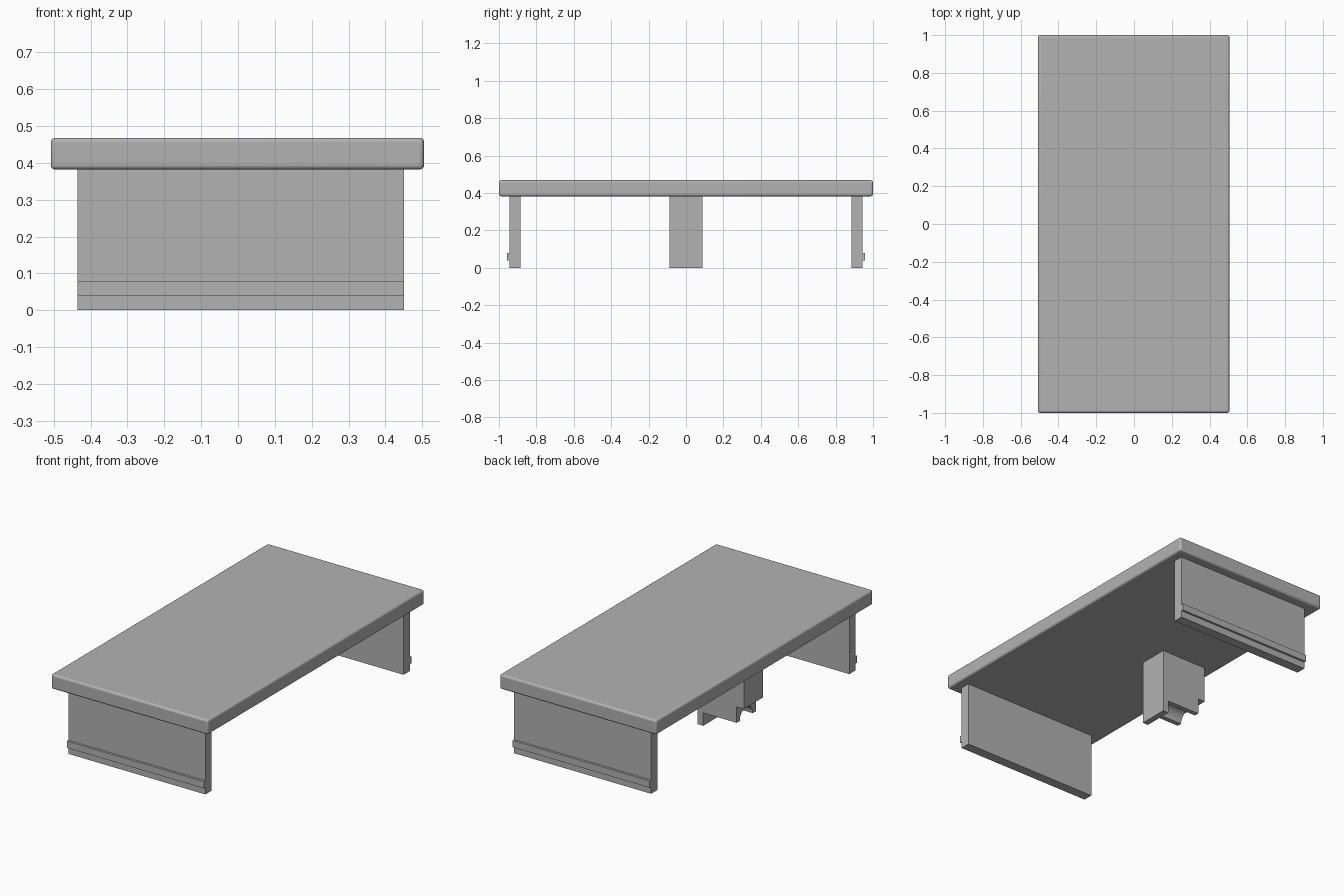
import bpy
import bmesh
from math import cos, sin, pi

default = bpy.data.objects.get("Cube")
if default:
    bpy.data.objects.remove(default, do_unlink=True)

# Single plain grey
grey = bpy.data.materials.new("plain grey")
grey.use_nodes = True
GREY = (0.448, 0.448, 0.448, 1)
grey.diffuse_color = GREY
grey.node_tree.nodes["Principled BSDF"].inputs["Base Color"].default_value = GREY


def prism(name, profile, axis, start, end):
    """Extrude a 2D profile along x (profile in y, z) or y (profile in x, z)."""
    def place(p):
        return (start, p[0], p[1]) if axis == "x" else (p[0], start, p[1])

    bm = bmesh.new()
    face = bm.faces.new([bm.verts.new(place(p)) for p in profile])
    extruded = bmesh.ops.extrude_face_region(bm, geom=[face])["geom"]
    step = end - start
    bmesh.ops.translate(bm, vec=(step, 0, 0) if axis == "x" else (0, step, 0),
                        verts=[g for g in extruded if isinstance(g, bmesh.types.BMVert)])
    bmesh.ops.recalc_face_normals(bm, faces=bm.faces)
    mesh = bpy.data.meshes.new(name)
    bm.to_mesh(mesh)
    bm.free()
    obj = bpy.data.objects.new(name, mesh)
    bpy.context.collection.objects.link(obj)
    mesh.materials.append(grey)
    return obj


def smooth(obj):
    bpy.ops.object.select_all(action="DESELECT")
    obj.select_set(True)
    bpy.context.view_layer.objects.active = obj
    bpy.ops.object.shade_smooth_by_angle(angle=pi / 5)


TOP, UNDER = 0.468, 0.382
LEG_LEFT, LEG_RIGHT = -0.435, 0.45

# Table top with rounded edges
slab = prism("table_top", [(-1, UNDER), (1, UNDER), (1, TOP), (-1, TOP)],
             "x", -0.508, 0.505)
bevel = slab.modifiers.new("rounded edges", "BEVEL")
bevel.width = 0.012
bevel.segments = 4
smooth(slab)

# End panels, each with a raised rail on the outside
panel = [(0.885, 0), (0.943, 0), (0.943, 0.04), (0.956, 0.04),
         (0.956, 0.08), (0.943, 0.08), (0.943, UNDER), (0.885, UNDER)]
for name, side in (("front_panel", -1), ("back_panel", 1)):
    prism(name, [(y * side, z) for y, z in panel], "x", LEG_LEFT, LEG_RIGHT)

# Middle support: stepped block with a tall foot on the inner side
HALF = 0.088
block = prism("middle_support",
              [(LEG_LEFT, UNDER), (LEG_LEFT, 0.168), (-0.389, 0.168), (-0.389, 0.075),
               (-0.173, 0.075), (-0.173, 0), (-0.137, 0), (-0.137, UNDER)],
              "y", -HALF, HALF)

# Round channel cut under the block, stopping at the foot
RADIUS = 0.06
SIDES = 32
circle = [(RADIUS * cos(2 * pi * i / SIDES), 0.075 + RADIUS * sin(2 * pi * i / SIDES))
          for i in range(SIDES)]
cutter = prism("channel_cutter", circle, "x", -0.5, -0.173)
cutter.hide_render = True
cutter.hide_viewport = True
cut = block.modifiers.new("channel", "BOOLEAN")
cut.operation = "DIFFERENCE"
cut.solver = "EXACT"
cut.object = cutter
